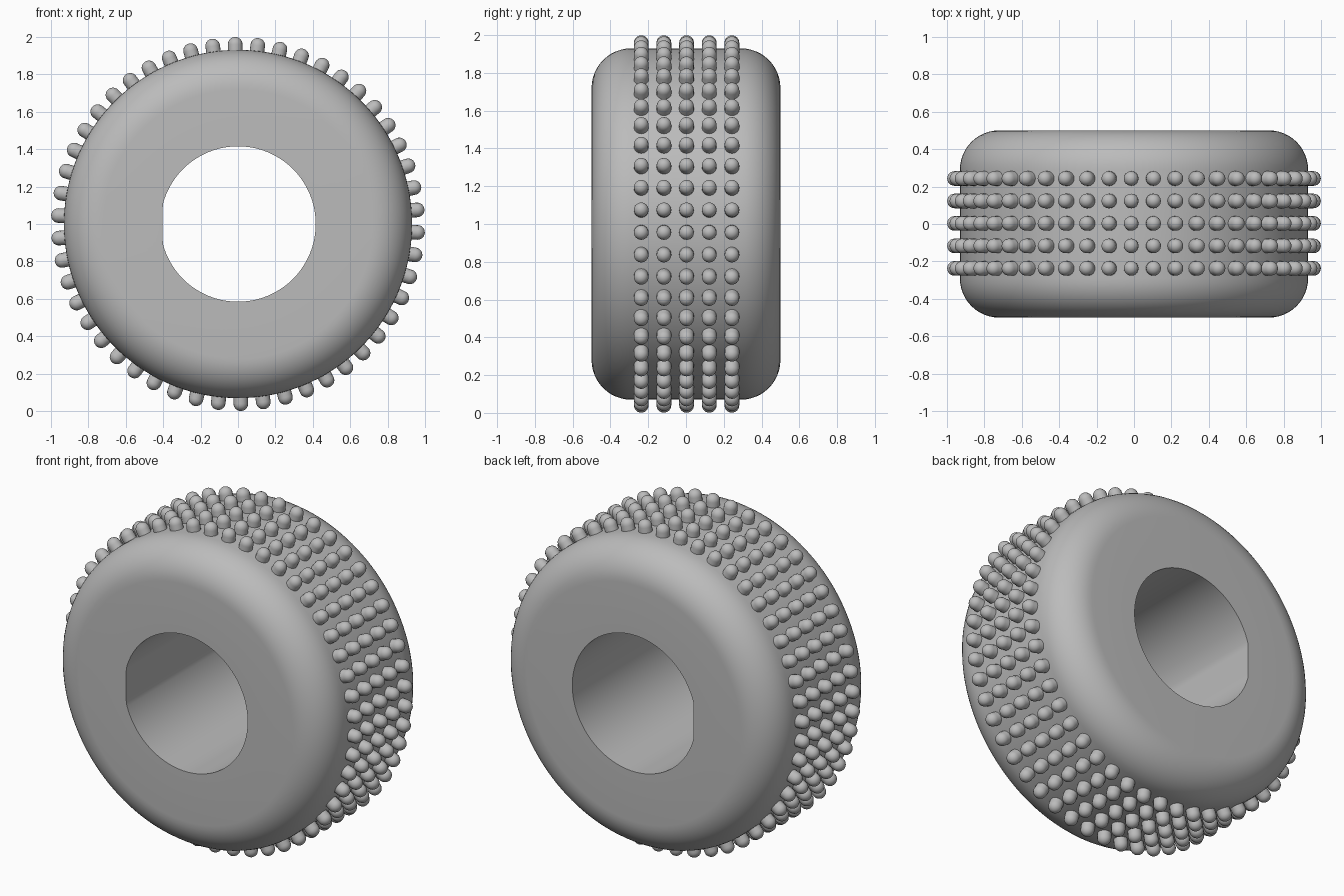
import bpy, bmesh, math
from mathutils import Matrix, Vector

cube = bpy.data.objects.get("Cube")
if cube:
    bpy.data.objects.remove(cube, do_unlink=True)

TYRE_R, HOLE_R, HALF_W, FILLET = 0.93, 0.415, 0.5, 0.21
FLAT_X = -0.402
STUD_R, STUD_TOP = 0.039, 0.999
STUDS, ROWS, ROW_GAP = 50, 5, 0.12
CENTRE = Vector((0, 0, 1))

grey = bpy.data.materials.new("rubber grey")
grey.use_nodes = True
colour = (0.5, 0.5, 0.5, 1)
grey.diffuse_color = colour
grey.node_tree.nodes["Principled BSDF"].inputs["Base Color"].default_value = colour


def finish(bm, name):
    bmesh.ops.recalc_face_normals(bm, faces=bm.faces)
    mesh = bpy.data.meshes.new(name)
    bm.to_mesh(mesh)
    bm.free()
    mesh.materials.append(grey)
    obj = bpy.data.objects.new(name, mesh)
    obj.location = CENTRE
    bpy.context.collection.objects.link(obj)
    bpy.ops.object.select_all(action='DESELECT')
    obj.select_set(True)
    bpy.context.view_layer.objects.active = obj
    bpy.ops.object.shade_smooth_by_angle(angle=math.radians(35))
    return obj


def revolve(bm, profile, axis, steps, closed):
    verts = [bm.verts.new(p) for p in profile]
    pairs = list(zip(verts, verts[1:]))
    if closed:
        pairs.append((verts[-1], verts[0]))
    edges = [bm.edges.new(p) for p in pairs]
    bmesh.ops.spin(bm, geom=verts + edges, cent=(0, 0, 0), axis=axis,
                   angle=math.tau, steps=steps, use_merge=True)
    bmesh.ops.remove_doubles(bm, verts=bm.verts, dist=1e-5)


# Tyre body: rounded cross-section turned about the axle
def fillet(side):
    for i in range(13):
        a = math.pi / 2 * i / 12
        yield (TYRE_R - FILLET + FILLET * math.sin(a),
               side * (HALF_W - FILLET + FILLET * math.cos(a)), 0)


profile = [(HOLE_R, -HALF_W, 0), *fillet(-1), *reversed(list(fillet(1))),
           (HOLE_R, HALF_W, 0)]
bm = bmesh.new()
revolve(bm, profile, (0, 1, 0), 144, True)

# Flat side of the axle hole
for v in bm.verts:
    if math.hypot(v.co.x, v.co.z) < HOLE_R + 0.01:
        v.co.x = max(v.co.x, FLAT_X)
finish(bm, "tyre_body")

# One domed stud pointing along +z
stud = bmesh.new()
dome_z = STUD_TOP - STUD_R
dome = [(STUD_R * math.cos(math.pi / 2 * i / 6), 0,
         dome_z + STUD_R * math.sin(math.pi / 2 * i / 6)) for i in range(7)]
revolve(stud, [(STUD_R, 0, TYRE_R - 0.02), *dome], (0, 0, 1), 16, False)
bmesh.ops.recalc_face_normals(stud, faces=stud.faces)
stud_mesh = bpy.data.meshes.new("stud")
stud.to_mesh(stud_mesh)
stud.free()

# Rows of studs around the tread
for row in range(ROWS):
    y = (row - (ROWS - 1) / 2) * ROW_GAP + 0.003
    bm = bmesh.new()
    for i in range(STUDS):
        turn = Matrix.Rotation(math.tau * i / STUDS - math.radians(0.9), 4, 'Y')
        start = len(bm.verts)
        bm.from_mesh(stud_mesh)
        bm.verts.ensure_lookup_table()
        bmesh.ops.transform(bm, matrix=Matrix.Translation((0, y, 0)) @ turn,
                            verts=bm.verts[start:])
    finish(bm, f"stud_row_{row + 1}")
bpy.data.meshes.remove(stud_mesh)
